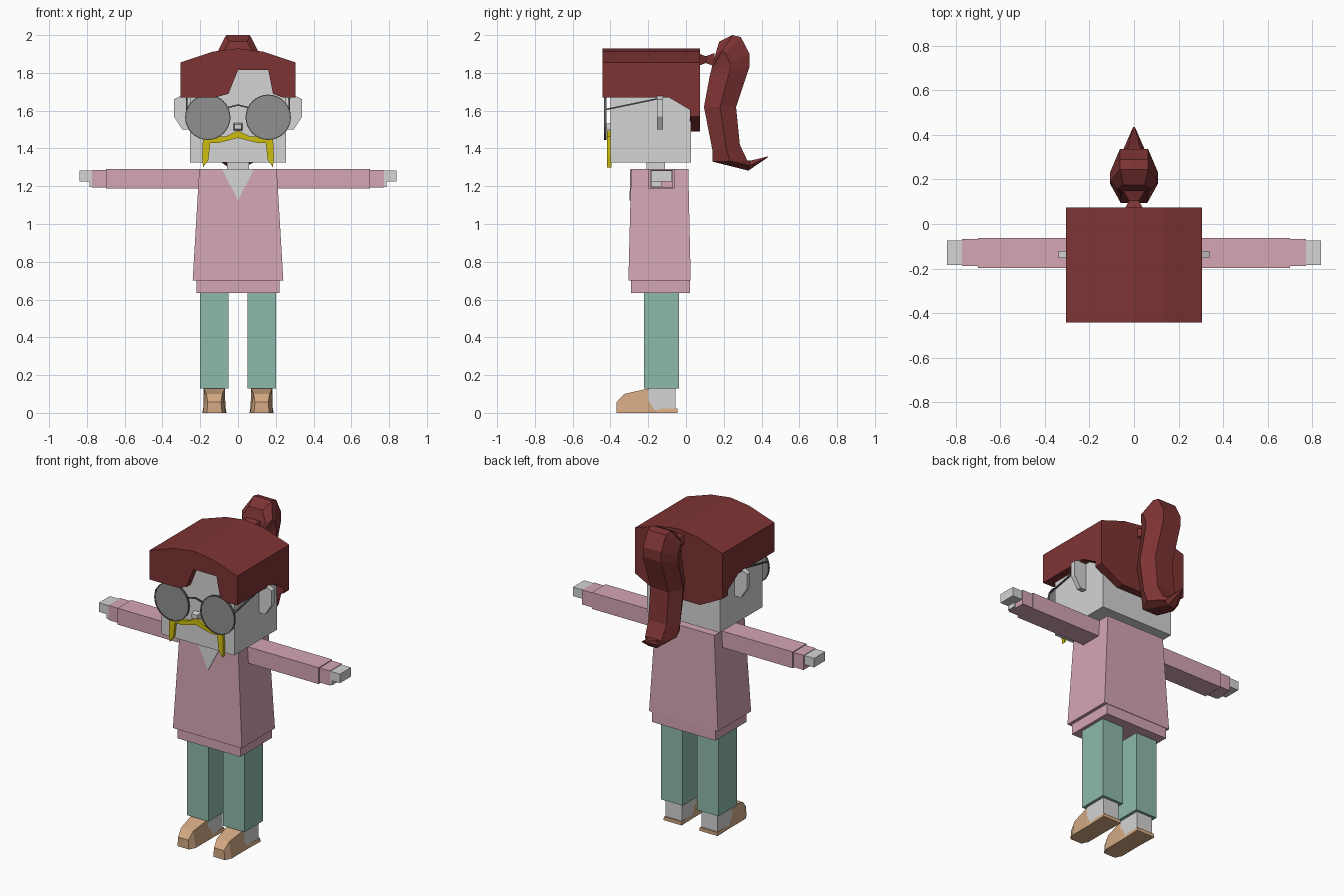
import bpy, bmesh, math
from mathutils import Vector

cube = bpy.data.objects.get("Cube")
if cube:
    bpy.data.objects.remove(cube, do_unlink=True)


def material(name, r, g, b):
    m = bpy.data.materials.new(name)
    m.diffuse_color = (r, g, b, 1)
    m.use_nodes = True
    m.node_tree.nodes["Principled BSDF"].inputs["Base Color"].default_value = (r, g, b, 1)
    return m


SKIN = material("pale grey skin", .66, .66, .66)
SHIRT = material("dusty pink", .66, .38, .45)
PANTS = material("sea green", .27, .49, .41)
SHOE = material("tan leather", .66, .4, .23)
HAIR = material("dark red hair", .21, .034, .034)
GOLD = material("mustard yellow", .62, .51, .005)
LENS = material("grey glass", .28, .28, .28)
FRAME = material("dark frame", .12, .12, .12)


def loft(bm, rings):
    """Skin a list of equal rings of points and cap both ends."""
    rows = [[bm.verts.new(p) for p in ring] for ring in rings]
    n = len(rows[0])
    for a, b in zip(rows, rows[1:]):
        for i in range(n):
            j = (i + 1) % n
            bm.faces.new((a[i], a[j], b[j], b[i]))
    bm.faces.new(rows[0][::-1])
    bm.faces.new(rows[-1])


def prism(bm, outline, axis, lo, hi):
    """Extrude a flat outline along an axis; the outline uses the other two axes in order."""
    def place(p, d):
        q = list(p)
        q.insert("xyz".index(axis), d)
        return q
    loft(bm, [[place(p, d) for p in outline] for d in (lo, hi)])


def box(bm, x, y, z):
    prism(bm, [(x[0], y[0]), (x[1], y[0]), (x[1], y[1]), (x[0], y[1])], "z", *z)


def finish(bm, name, mat):
    bmesh.ops.recalc_face_normals(bm, faces=bm.faces[:])
    me = bpy.data.meshes.new(name)
    bm.to_mesh(me)
    bm.free()
    me.materials.append(mat)
    ob = bpy.data.objects.new(name, me)
    bpy.context.collection.objects.link(ob)
    return ob


def make(name, mat, builder, *args, mirror=False):
    """Build one part, or a left and right pair."""
    for side in ((1, -1) if mirror else (1,)):
        bm = bmesh.new()
        builder(bm, *args)
        for v in bm.verts:
            v.co.x *= side
        label = ("left_" if side > 0 else "right_") + name if mirror else name
        finish(bm, label, mat)


def rect(hx, y0, y1, z):
    return [(-hx, y0, z), (hx, y0, z), (hx, y1, z), (-hx, y1, z)]


def mirrored(half):
    """Complete a half outline (x >= 0, listed from the centre round to the centre)."""
    return half + [(-x, z) for x, z in reversed(half) if x > 0]


# Shirt, hem and neckline
make("shirt", SHIRT, loft, [rect(.24, -.305, .025, .7), rect(.205, -.29, .012, 1.29)])
make("shirt_hem", SHIRT, box, (-.22, .22), (-.29, .022), (.635, .7))
make("neckline", SKIN, loft, [
    [(-.085, y, 1.291), (.085, y, 1.291), (0, y - .004, 1.125)] for y in (-.295, -.287)])
make("neck", SKIN, box, (-.058, .058), (-.21, -.11), (1.28, 1.34))

# Arms
make("sleeve", SHIRT, box, (.19, .7), (-.198, -.062), (1.187, 1.29), mirror=True)
make("cuff", SHIRT, box, (.7, .772), (-.188, -.068), (1.193, 1.285), mirror=True)
make("hand", SKIN, box, (.772, .84), (-.185, -.075), (1.225, 1.282), mirror=True)
make("thumb", SKIN, box, (.772, .785), (-.185, -.13), (1.197, 1.225), mirror=True)

# Legs, ankles and shoes
make("trouser_leg", PANTS, box, (.05, .2), (-.222, -.038), (.13, .635), mirror=True)
make("ankle", SKIN, box, (.068, .182), (-.2, -.055), (.015, .135), mirror=True)


def shoe(bm):
    cx = .125
    stations = [(-.367, .04, .035, .058), (-.328, .06, .042, .1), (-.205, .06, .055, .128),
                (-.157, .06, .056, .022), (-.045, .064, .06, .022)]
    loft(bm, [[(cx - b, y, 0), (cx + b, y, 0), (cx + t, y, z), (cx - t, y, z)]
              for y, b, t, z in stations])


make("shoe", SHOE, shoe, mirror=True)

# Head, nose and ears
make("head", SKIN, box, (-.254, .254), (-.4, .026), (1.325, 1.84))
make("nose", SKIN, loft, [
    [(-w, y, 1.515 - h), (w, y, 1.515 - h), (w, y, 1.515 + h), (-w, y, 1.515 + h)]
    for y, w, h in ((-.395, .026, .02), (-.435, .018, .013))])
make("ear", SKIN, prism, [(.25, 1.67), (.3, 1.68), (.34, 1.66), (.34, 1.57), (.295, 1.5), (.25, 1.5)],
     "y", -.153, -.122, mirror=True)

# Moustache
make("moustache", GOLD, prism, mirrored([
    (0, 1.495), (.065, 1.463), (.185, 1.463), (.19, 1.36), (.185, 1.3), (.157, 1.34),
    (.147, 1.43), (.1, 1.43), (0, 1.455)]), "y", -.418, -.395)


# Glasses
def circle(r):
    return [(.16 + r * math.cos(math.tau * i / 32), 1.565 + r * math.sin(math.tau * i / 32))
            for i in range(32)]


def bar(bm, a, b, r=.004):
    offsets = [(-r, -r), (r, -r), (r, r), (-r, r)]
    if abs(b[0] - a[0]) > abs(b[1] - a[1]):
        loft(bm, [[(p[0], p[1] + u, p[2] + v) for u, v in offsets] for p in (a, b)])
    else:
        loft(bm, [[(p[0] + u, p[1], p[2] + v) for u, v in offsets] for p in (a, b)])


def rim(bm):
    pairs = list(zip(circle(.12), circle(.114)))
    for i, (o, n) in enumerate(pairs):
        o2, n2 = pairs[(i + 1) % len(pairs)]
        loft(bm, [[(p[0], y, p[1]) for p in (o, o2, n2, n)] for y in (-.434, -.422)])


make("lens", LENS, prism, circle(.116), "y", -.431, -.425, mirror=True)
make("lens_rim", FRAME, rim, mirror=True)
make("temple_arm", FRAME, bar, (.272, -.43, 1.605), (.272, -.14, 1.665), mirror=True)
make("bridge_half", FRAME, bar, (0, -.428, 1.63), (.06, -.428, 1.615), mirror=True)

# Hair cap: fringe, crown, sides and nape
FRONT, BACK = -.443, .074
arch = [(-.305, 1.855), (-.135, 1.912), (0, 1.93), (.135, 1.912), (.305, 1.855)]


def hair_cap(bm):
    fringe = [(.305, 1.67), (.235, 1.67), (.185, 1.69), (.16, 1.815), (0, 1.815),
              (-.05, 1.69), (-.12, 1.67), (-.305, 1.67)]
    nape = [(.305, 1.57), (.15, 1.49), (-.15, 1.49), (-.305, 1.57)]
    prism(bm, arch + fringe, "y", FRONT, -.395)
    prism(bm, arch + [(.305, 1.81), (-.305, 1.81)], "y", -.395, .02)
    prism(bm, arch + nape, "y", .02, BACK)
    for x in (-.305, .255):
        prism(bm, [(-.395, 1.81), (-.395, 1.67), (-.09, 1.67), (.02, 1.605), (.02, 1.81)],
              "x", x, x + .05)


make("hair_cap", HAIR, hair_cap)

# Ponytail tie: an hourglass between cap and tail
make("hair_tie", HAIR, loft, [
    [(-w, y, 1.87 - h), (w, y, 1.87 - h), (w, y, 1.87 + h), (-w, y, 1.87 + h)]
    for y, w, h in ((.06, .045, .035), (.105, .022, .018), (.15, .05, .035))])


# Ponytail: six-sided rings between an inner and an outer edge
def ponytail(bm):
    stations = [  # inner y, z, outer y, z, width
        (.14, 1.84, .175, 1.965, .75), (.137, 1.83, .245, 2, 1), (.134, 1.815, .29, 1.99, 1),
        (.13, 1.8, .337, 1.9, 1), (.125, 1.78, .337, 1.835, 1), (.095, 1.62, .265, 1.62, 1),
        (.14, 1.39, .285, 1.42, 1), (.14, 1.33, .325, 1.335, .9), (.33, 1.283, .34, 1.335, .45),
        (.43, 1.35, .435, 1.358, .05)]
    rings = []
    for iy, iz, oy, oz, w in stations:
        a, b = Vector((0, iy, iz)), Vector((0, oy, oz))
        rings.append([a.lerp(b, t) + Vector((x * w, 0, 0)) for t, x in (
            (0, -.06), (0, .06), (.5, .107), (1, .063), (1, -.063), (.5, -.107))])
    loft(bm, rings)


make("ponytail", HAIR, ponytail)
